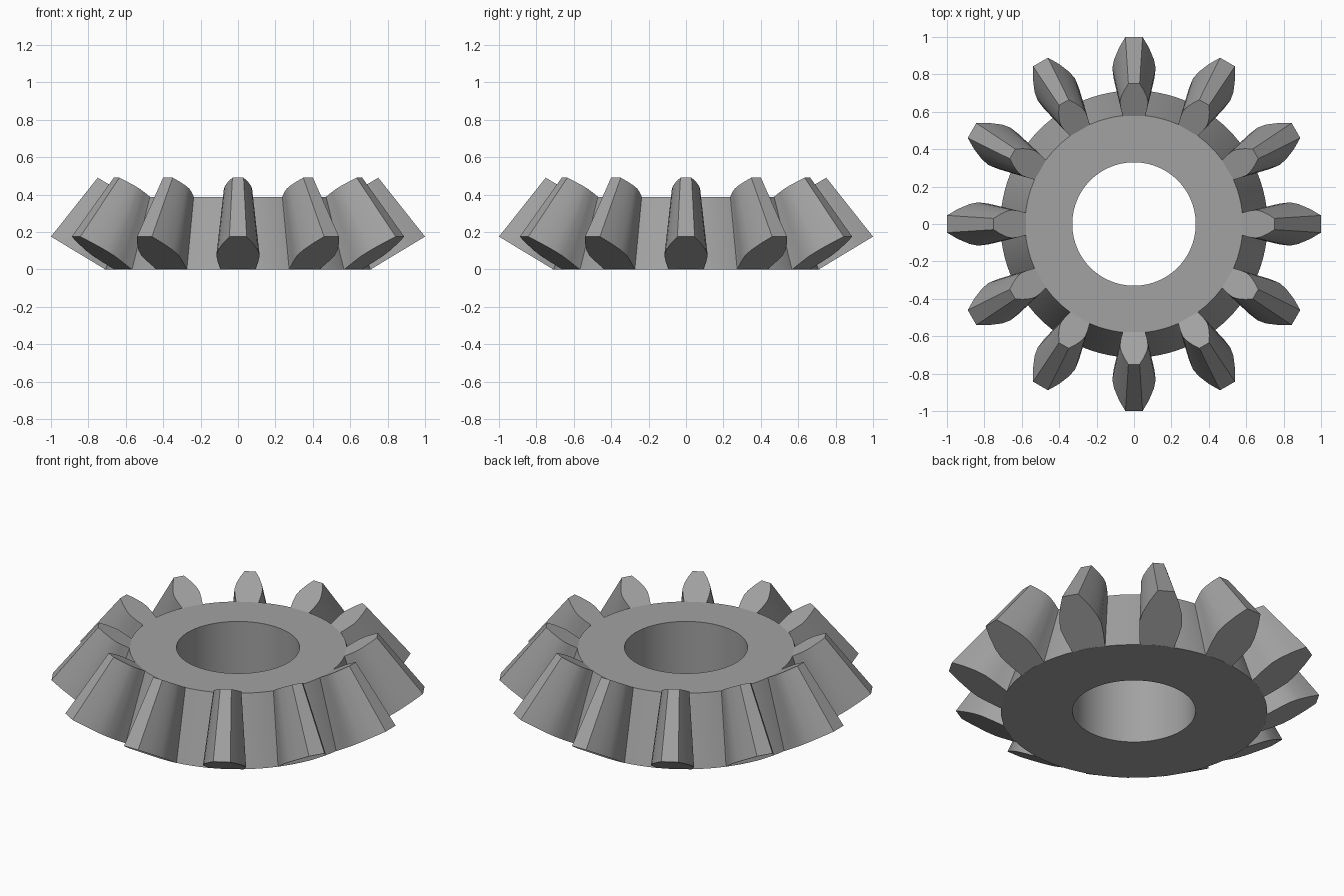
import bpy, bmesh, math
from mathutils import Matrix

if "Cube" in bpy.data.objects:
    bpy.data.objects.remove(bpy.data.objects["Cube"])

TEETH = 12
SEGMENTS = 96

metal = bpy.data.materials.new("grey metal")
metal.diffuse_color = (0.36, 0.36, 0.36, 1)
metal.use_nodes = True
metal.node_tree.nodes["Principled BSDF"].inputs["Base Color"].default_value = metal.diffuse_color


def finish(bm, name):
    bmesh.ops.recalc_face_normals(bm, faces=bm.faces)
    mesh = bpy.data.meshes.new(name)
    bm.to_mesh(mesh)
    bm.free()
    mesh.materials.append(metal)
    obj = bpy.data.objects.new(name, mesh)
    bpy.context.collection.objects.link(obj)
    bpy.ops.object.select_all(action='DESELECT')
    obj.select_set(True)
    bpy.context.view_layer.objects.active = obj
    bpy.ops.object.shade_smooth_by_angle(angle=math.radians(25))
    return obj


# Conical hub with a through bore: a closed section turned around z
bm = bmesh.new()
section = [(0.33, 0), (0.714, 0), (0.582, 0.388), (0.33, 0.388)]
rings = []
for i in range(SEGMENTS):
    a = math.tau * i / SEGMENTS
    rings.append([bm.verts.new((r * math.cos(a), r * math.sin(a), z)) for r, z in section])
for i in range(SEGMENTS):
    p, q = rings[i], rings[(i + 1) % SEGMENTS]
    for j in range(4):
        k = (j + 1) % 4
        bm.faces.new((p[j], q[j], q[k], p[k]))
finish(bm, "hub")


# Tapered teeth: height fraction and half width of the large end
PROFILE = [(0, 0.093), (0.22, 0.108), (0.42, 0.116), (0.58, 0.107), (0.8, 0.08), (1, 0.046)]


def end_outline(root, tip, scale, sunk):
    """Symmetric tooth outline on the slanted end face, with its foot inside the hub."""
    half = [(sunk[0], PROFILE[0][1] * scale, sunk[1])]
    for t, w in PROFILE:
        half.append((root[0] + (tip[0] - root[0]) * t, w * scale,
                     root[1] + (tip[1] - root[1]) * t))
    return half + [(x, -y, z) for x, y, z in reversed(half)]


outer = end_outline((0.71, 0.0), (1.0, 0.175), 1.0, (0.66, 0.002))
inner = end_outline((0.578, 0.388), (0.75, 0.49), 0.65, (0.53, 0.38))

bm = bmesh.new()
for i in range(TEETH):
    turn = Matrix.Rotation(math.tau * i / TEETH, 4, 'Z')
    a = [bm.verts.new(co) for co in outer]
    b = [bm.verts.new(co) for co in inner]
    bm.faces.new(a)
    bm.faces.new(b)
    for j in range(len(a)):
        k = (j + 1) % len(a)
        bm.faces.new((a[j], a[k], b[k], b[j]))
    bmesh.ops.transform(bm, matrix=turn, verts=a + b)
finish(bm, "teeth")
